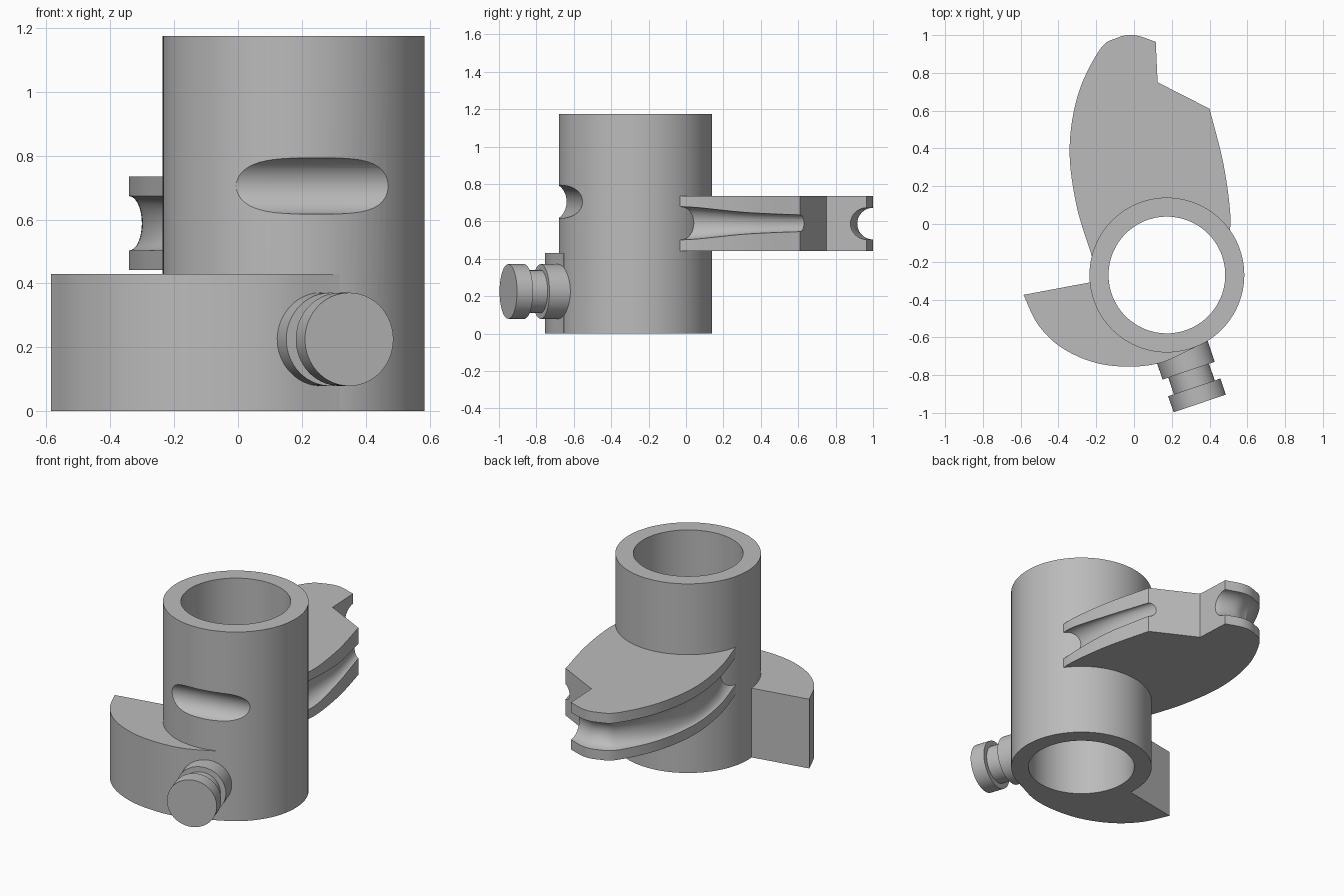
import bpy, bmesh, math
from mathutils import Vector

if "Cube" in bpy.data.objects:
    bpy.data.objects.remove(bpy.data.objects["Cube"], do_unlink=True)

grey = bpy.data.materials.new("plain grey")
grey.use_nodes = True
grey.diffuse_color = (0.5, 0.5, 0.5, 1)
grey.node_tree.nodes["Principled BSDF"].inputs["Base Color"].default_value = (0.5, 0.5, 0.5, 1)

UP = Vector((0, 0, 1))
AXIS = Vector((0.174, -0.27, 0))
OUTER, INNER, HEIGHT = 0.41, 0.309, 1.175


def loft(name, rings):
    """Closed solid skinned through a list of equal-length rings."""
    bm = bmesh.new()
    loops = [[bm.verts.new(p) for p in ring] for ring in rings]
    n = len(loops[0])
    for a, b in zip(loops, loops[1:]):
        for i in range(n):
            j = (i + 1) % n
            bm.faces.new((a[i], a[j], b[j], b[i]))
    bm.faces.new(loops[0][::-1])
    bm.faces.new(loops[-1])
    bmesh.ops.recalc_face_normals(bm, faces=bm.faces[:])
    mesh = bpy.data.meshes.new(name)
    bm.to_mesh(mesh)
    bm.free()
    mesh.materials.append(grey)
    obj = bpy.data.objects.new(name, mesh)
    bpy.context.collection.objects.link(obj)
    return obj


def ring(centre, u, v, ru, rv, n):
    turn = [2 * math.pi * i / n for i in range(n)]
    return [centre + u * ru * math.cos(t) + v * rv * math.sin(t) for t in turn]


def lathe(name, start, direction, profile, n=96):
    """Round solid from (distance, radius) pairs along a direction."""
    d = Vector(direction).normalized()
    u = d.orthogonal().normalized()
    v = d.cross(u)
    return loft(name, [ring(start + d * s, u, v, r, r, n) for s, r in profile])


def spline(points, steps=8):
    """Smooth curve through points of any dimension."""
    p = [Vector(q) for q in points]
    p = [p[0] * 2 - p[1]] + p + [p[-1] * 2 - p[-2]]
    out = []
    for a, b, c, d in zip(p, p[1:], p[2:], p[3:]):
        for k in range(steps):
            t = k / steps
            out.append((b * 2 + (c - a) * t + (a * 2 - b * 5 + c * 4 - d) * t ** 2
                        + (b * 3 - a - c * 3 + d) * t ** 3) / 2)
    return out + [p[-2]]


def prism(name, outline, low, high):
    return loft(name, [[Vector((p[0], p[1], z)) for p in outline] for z in (low, high)])


def groove(name, path, z):
    """Elliptical cutter along (x, y, depth, half height) points."""
    pts = spline(path)
    rings = []
    for i, p in enumerate(pts):
        step = pts[min(i + 1, len(pts) - 1)] - pts[max(i - 1, 0)]
        side = Vector((step[1], -step[0], 0)).normalized()
        rings.append(ring(Vector((p[0], p[1], z)), side, UP, p[2], p[3], 32))
    return loft(name, rings)


def cut(obj, *cutters):
    for c in cutters:
        c.hide_render = True
        mod = obj.modifiers.new("cut", "BOOLEAN")
        mod.operation, mod.solver, mod.object = "DIFFERENCE", "EXACT", c
    bpy.context.view_layer.update()
    deps = bpy.context.evaluated_depsgraph_get()
    mesh = bpy.data.meshes.new_from_object(obj.evaluated_get(deps))
    obj.modifiers.clear()
    obj.data = mesh
    for c in cutters:
        bpy.data.objects.remove(c, do_unlink=True)


def post(name, radius):
    return lathe(name, AXIS - UP, UP, [(0, radius), (3, radius)])


# Main tube with a shallow slot scooped across its front
tube = lathe("tube", AXIS, UP, [(0, OUTER), (HEIGHT, OUTER)])
chord = Vector((0.475, 0.085, 0)).normalized()
outward = Vector((chord.y, -chord.x, 0))
slot_middle = Vector((0.232, -0.597, 0.705)) + outward * 0.088
slot = lathe("slot_cutter", slot_middle - chord, chord, [(0, 0.089), (2, 0.089)], 64)
cut(tube, post("bore_cutter", INNER), slot)

# Upper cam: curved left side and nose, stepped notch, curved right side
left_side = [(-0.19, -0.3), (-0.225, -0.165), (-0.305, 0.1), (-0.341, 0.4),
             (-0.295, 0.69), (-0.18, 0.925), (-0.09, 0.985), (0, 1), (0.115, 0.965)]
right_side = [(0.4, 0.61), (0.473, 0.32), (0.51, 0.05), (0.5, -0.1)]
outline = spline(left_side) + [Vector((0.125, 0.75))] + spline(right_side) + [AXIS.xy]
upper_cam = prism("upper_cam", outline, 0.442, 0.735)

# Cable grooves fade in depth along the rim
left_depth = [0.07, 0.07, 0.05, 0.04, 0.05, 0.075, 0.085, 0.085, 0.075]
left_path = [(x, y, d, 0.085) for (x, y), d in zip(left_side, left_depth)]
left_path.append((0.2, 0.91, 0.07, 0.085))
right_size = [(0.035, 0.045), (0.045, 0.058), (0.07, 0.085), (0.075, 0.09)]
right_path = [(0.375, 0.69, 0.03, 0.045)] + [p + s for p, s in zip(right_side, right_size)]
cut(upper_cam, post("cam_cutter", OUTER - 0.003),
    groove("left_groove_cutter", left_path, 0.588),
    groove("right_groove_cutter", right_path, 0.59))

# Lower cam: crescent lobe merging into the tube
lobe = spline([(-0.585, -0.375), (-0.51, -0.53), (-0.39, -0.65), (-0.22, -0.73),
               (-0.04, -0.755), (0.14, -0.735), (0.32, -0.655)])
lower_cam = prism("lower_cam", lobe + [AXIS.xy, Vector((-0.2, -0.303))], 0, 0.43)
cut(lower_cam, post("lobe_cutter", OUTER - 0.003))

# Cable anchor peg with a narrow neck
peg = lathe("anchor_peg", Vector((0.348, -0.95, 0.225)), (-0.32, 0.947, 0),
            [(0, 0.146), (0.09, 0.146), (0.09, 0.114), (0.183, 0.114),
             (0.183, 0.146), (0.33, 0.146)], 64)

# Smooth round walls, keep the machined edges crisp
bpy.ops.object.select_all(action="DESELECT")
for part in (tube, upper_cam, lower_cam, peg):
    part.select_set(True)
    bpy.context.view_layer.objects.active = part
bpy.ops.object.shade_smooth_by_angle(angle=math.radians(30))
